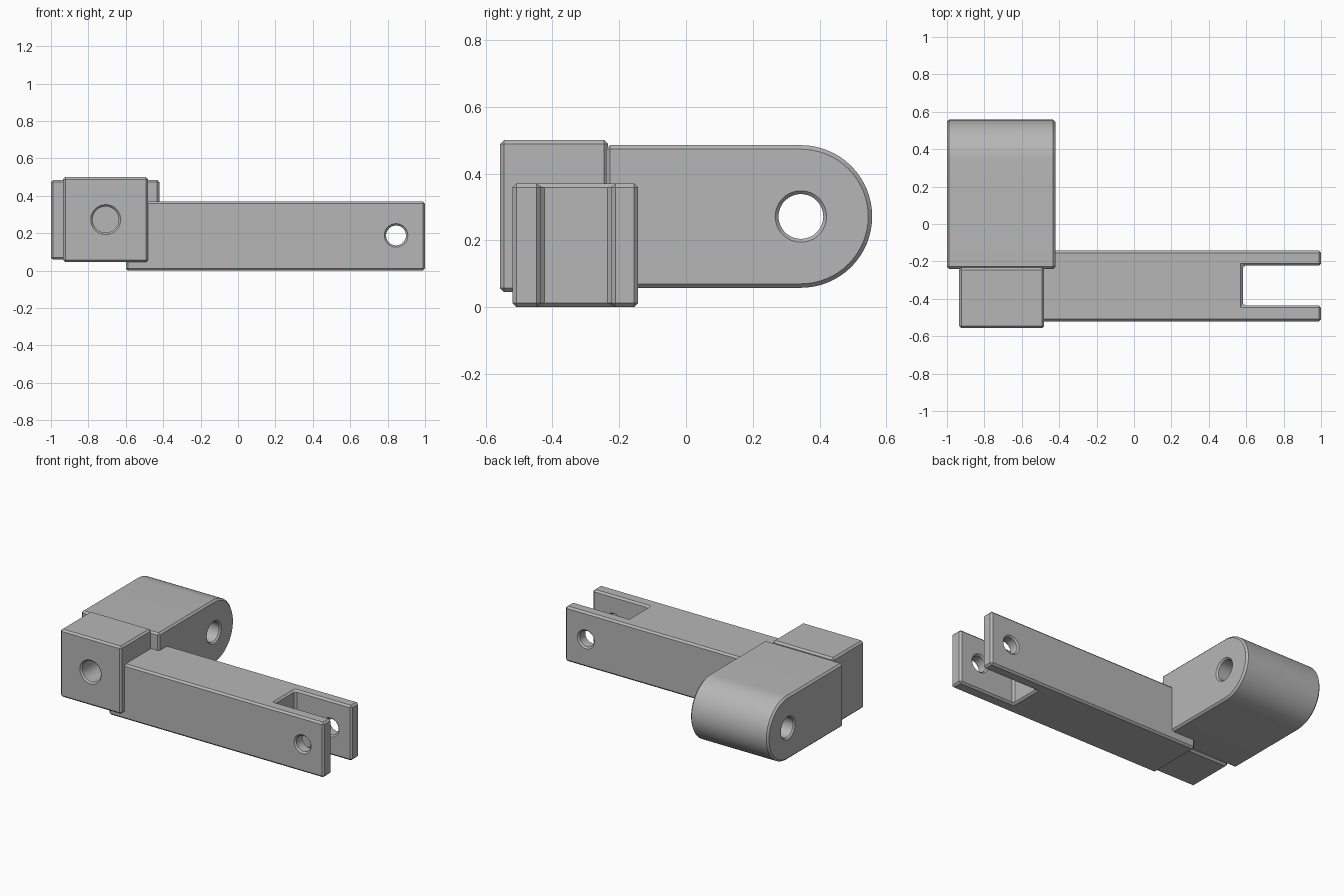
import bpy, bmesh, math
from mathutils import Matrix, Vector

if "Cube" in bpy.data.objects:
    bpy.data.objects.remove(bpy.data.objects["Cube"])

CHAMFER = 0.012

# Single machined-metal grey
grey = bpy.data.materials.new("machined grey")
grey.use_nodes = True
color = (0.47, 0.47, 0.47, 1)
grey.diffuse_color = color
grey.node_tree.nodes["Principled BSDF"].inputs["Base Color"].default_value = color


def new_object(name, bm):
    bmesh.ops.recalc_face_normals(bm, faces=bm.faces)
    mesh = bpy.data.meshes.new(name)
    bm.to_mesh(mesh)
    bm.free()
    mesh.materials.append(grey)
    obj = bpy.data.objects.new(name, mesh)
    bpy.context.collection.objects.link(obj)
    return obj


def extrude_profile(name, points, direction):
    """Solid from a closed outline of 3D points pushed along a direction."""
    bm = bmesh.new()
    face = bm.faces.new([bm.verts.new(p) for p in points])
    result = bmesh.ops.extrude_face_region(bm, geom=[face])
    moved = [v for v in result["geom"] if isinstance(v, bmesh.types.BMVert)]
    bmesh.ops.translate(bm, verts=moved, vec=Vector(direction))
    # The starting face may be kept or dropped, so close the open outline
    open_edges = [e for e in bm.edges if e.is_boundary]
    if open_edges:
        bmesh.ops.holes_fill(bm, edges=open_edges)
    return new_object(name, bm)


def hole_cutter(axis, start, end, center, radius, sides=48):
    """Drill along x or y whose ends flare to leave chamfered rims."""
    flare = 0.01
    wide = radius + 2 * flare
    rings = [(start - flare, wide), (start + flare, radius),
             (end - flare, radius), (end + flare, wide)]
    bm = bmesh.new()
    loops = []
    for t, r in rings:
        loop = []
        for i in range(sides):
            a = math.tau * i / sides
            u, z = center[0] + r * math.cos(a), center[1] + r * math.sin(a)
            loop.append(bm.verts.new((t, u, z) if axis == "x" else (u, t, z)))
        loops.append(loop)
    for low, high in zip(loops, loops[1:]):
        for i in range(sides):
            j = (i + 1) % sides
            bm.faces.new((low[i], low[j], high[j], high[i]))
    bm.faces.new(loops[0])
    bm.faces.new(loops[-1])
    cutter = new_object("hole_cutter", bm)
    cutter.hide_render = True
    return cutter


def finish(obj, cutters):
    """Chamfer the edges, drill the holes and shade the curved faces smooth."""
    bpy.ops.object.select_all(action="DESELECT")
    bpy.context.view_layer.objects.active = obj
    obj.select_set(True)
    bevel = obj.modifiers.new("chamfer", "BEVEL")
    bevel.width = CHAMFER
    bevel.segments = 1
    bevel.limit_method = "ANGLE"
    bevel.angle_limit = math.radians(40)
    bpy.ops.object.modifier_apply(modifier=bevel.name)
    for cutter in cutters:
        cut = obj.modifiers.new("hole", "BOOLEAN")
        cut.operation = "DIFFERENCE"
        cut.solver = "EXACT"
        cut.object = cutter
        bpy.ops.object.modifier_apply(modifier=cut.name)
        bpy.data.objects.remove(cutter)
    bpy.ops.object.shade_smooth_by_angle(angle=math.radians(30))


# Rounded lug: flat front end, half-round back end, cross hole
left, right = -1.0, -0.42
low, high, front, pivot_y = 0.058, 0.485, -0.24, 0.344
radius = (high - low) / 2
pivot_z = low + radius
outline = [(left, front, high), (left, front, low)]
for i in range(33):
    a = -math.pi / 2 + math.pi * i / 32
    outline.append((left, pivot_y + radius * math.cos(a), pivot_z + radius * math.sin(a)))
lug = extrude_profile("rounded_lug", outline, (right - left, 0, 0))
finish(lug, [hole_cutter("x", left, right, (pivot_y, pivot_z), 0.067)])

# Square front block with a blind hole that stops at the lug
x0, x1, y0, y1 = -0.935, -0.48, -0.557, -0.233
z0, z1 = 0.045, 0.5
block = extrude_profile("front_block", [(x0, y0, z0), (x1, y0, z0), (x1, y1, z0), (x0, y1, z0)],
                        (0, 0, z1 - z0))
finish(block, [hole_cutter("y", y0, y1 + 0.05, ((x0 + x1) / 2, (z0 + z1) / 2), 0.07)])

# Long arm ending in a two-pronged fork with a pin hole through both prongs
x0, x1, y0, y1, height = -0.6, 1.0, -0.52, -0.143, 0.37
slot_x, slot_front, slot_back = 0.582, -0.435, -0.223
arm = extrude_profile("forked_arm",
                      [(x0, y0, 0), (x1, y0, 0), (x1, slot_front, 0), (slot_x, slot_front, 0),
                       (slot_x, slot_back, 0), (x1, slot_back, 0), (x1, y1, 0), (x0, y1, 0)],
                      (0, 0, height))
pin = (0.845, 0.188)
finish(arm, [hole_cutter("y", y0, slot_front, pin, 0.053),
             hole_cutter("y", slot_back, y1, pin, 0.053)])
